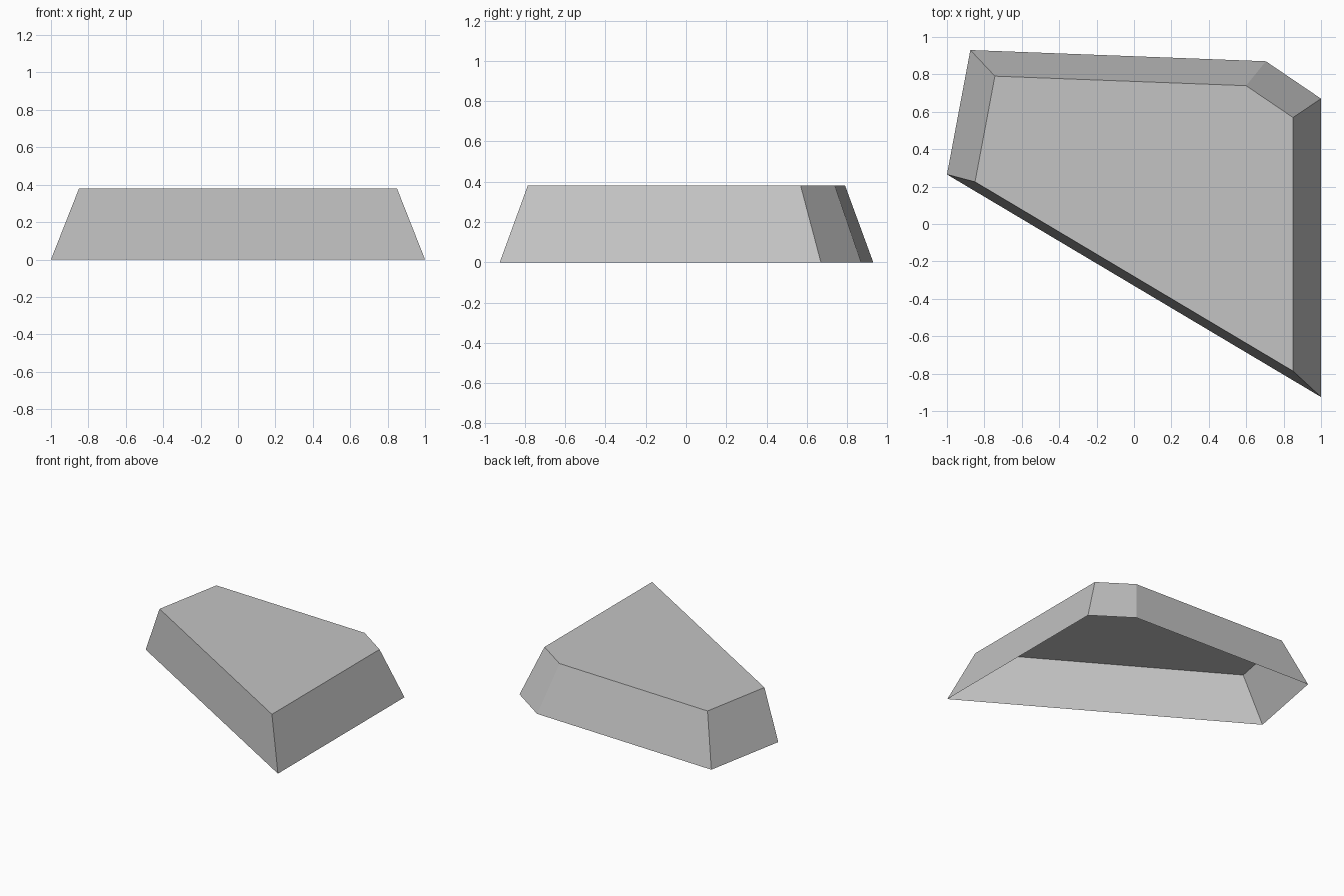
import bpy
import bmesh

cube = bpy.data.objects.get("Cube")
if cube:
    bpy.data.objects.remove(cube, do_unlink=True)

HEIGHT = 0.38
TAPER = 0.85
# Ground outline, counter-clockwise from above
OUTLINE = [(-1, 0.265), (1, -0.925), (1, 0.67), (0.705, 0.87), (-0.875, 0.93)]

# Plain grey stone colour
grey = bpy.data.materials.new("light_grey")
grey.use_nodes = True
color = (0.55, 0.55, 0.55, 1)
grey.diffuse_color = color
grey.node_tree.nodes["Principled BSDF"].inputs["Base Color"].default_value = color

# Tapered slab: sloping walls and a flat top, open underneath
bm = bmesh.new()
base = [bm.verts.new((x, y, 0)) for x, y in OUTLINE]
top = [bm.verts.new((x * TAPER, y * TAPER, HEIGHT)) for x, y in OUTLINE]
bm.faces.new(top)
count = len(OUTLINE)
for i in range(count):
    j = (i + 1) % count
    bm.faces.new((base[i], base[j], top[j], top[i]))

mesh = bpy.data.meshes.new("tapered_slab")
bm.to_mesh(mesh)
bm.free()
mesh.materials.append(grey)
slab = bpy.data.objects.new("tapered_slab", mesh)
bpy.context.collection.objects.link(slab)
